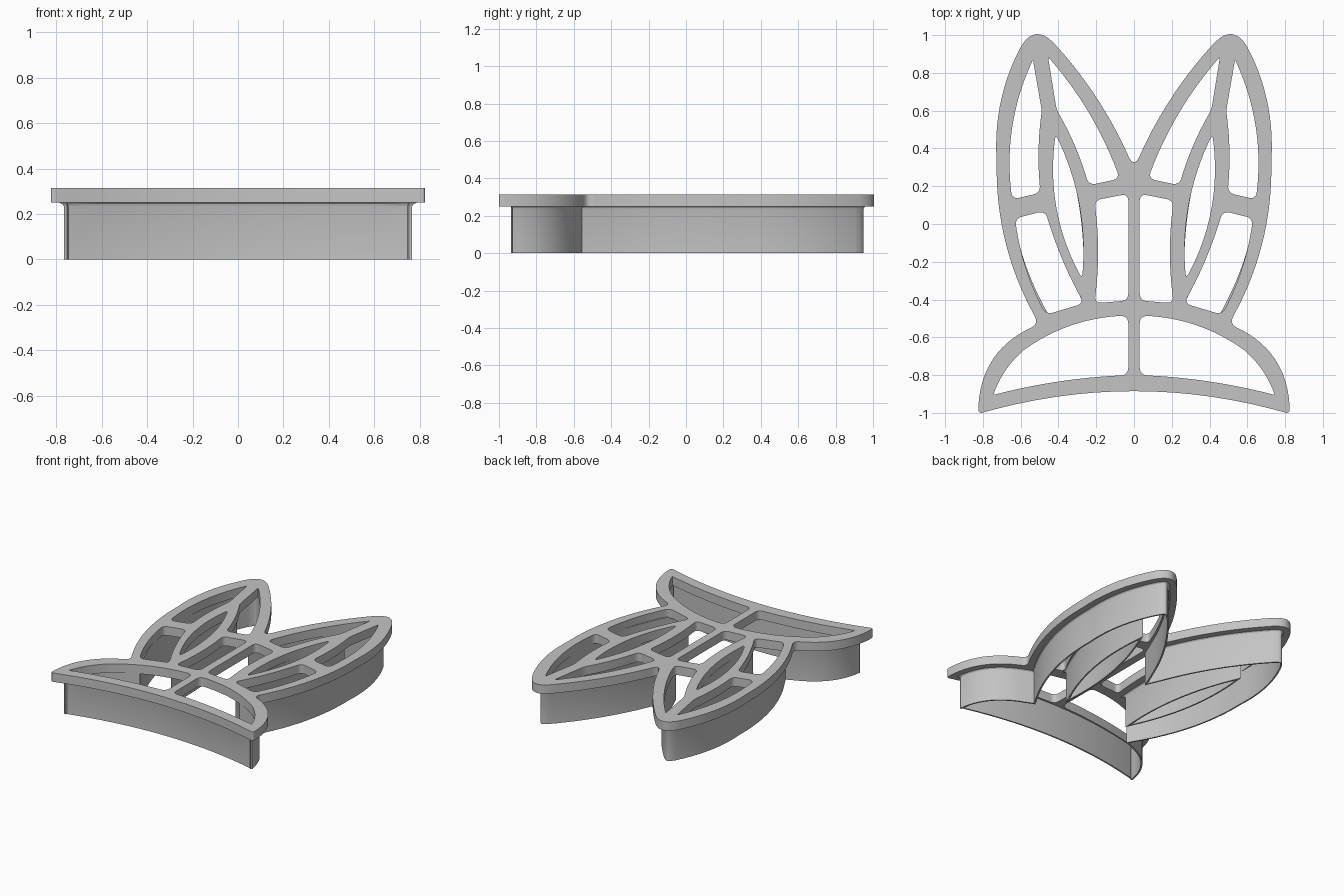
import bpy, bmesh, math
from mathutils import Vector

if "Cube" in bpy.data.objects:
    bpy.data.objects.remove(bpy.data.objects["Cube"], do_unlink=True)

SHADE = (0.55, 0.55, 0.55, 1)
grey = bpy.data.materials.new("plain grey")
grey.use_nodes = True
grey.diffuse_color = SHADE
grey.node_tree.nodes["Principled BSDF"].inputs["Base Color"].default_value = SHADE

FLANGE_LOW, FLANGE_TOP = 0.25, 0.315
BLADE_THICKNESS = 0.011
STEPS = 16


def bowed_line(start, end, bow):
    """Line bowed to the right of its direction by the given height."""
    chord = end - start
    side = Vector((chord.y, -chord.x)).normalized()
    return [start + chord * t + side * 4 * bow * t * (1 - t)
            for t in (i / STEPS for i in range(STEPS + 1))]


def trim(line, length):
    """Shorten the start of a polyline."""
    line = list(line)
    while len(line) > 2 and (line[1] - line[0]).length <= length:
        length -= (line[1] - line[0]).length
        line.pop(0)
    step = line[1] - line[0]
    line[0] = line[0] + step * min(length / step.length, 0.9)
    return line


def closed_loop(corners):
    """Closed path from corners given as x, y, bow of next side, rounding."""
    spots = [Vector(c[:2]) for c in corners]
    count = len(spots)
    sides = []
    for i, (x, y, bow, rounding) in enumerate(corners):
        after = (i + 1) % count
        line = trim(bowed_line(spots[i], spots[after], bow), rounding)
        sides.append(trim(line[::-1], corners[after][3])[::-1])
    path = []
    for i, side in enumerate(sides):
        if corners[i][3]:
            a, b = sides[i - 1][-1], side[0]
            path += [a * (1 - t) ** 2 + spots[i] * 2 * t * (1 - t) + b * t * t
                     for t in (k / 8 for k in range(1, 8))]
        path += side
        if not corners[(i + 1) % count][3]:
            path.pop()
    return path


def mirrored(path):
    return [Vector((-p.x, p.y)) for p in reversed(path)]


def inset(path, distance):
    """Mitred inward offset of a closed path."""
    area = sum(a.cross(b) for a, b in zip(path, path[1:] + path[:1]))
    turn = math.copysign(1, area)
    result = []
    for before, here, after in zip(path[-1:] + path[:-1], path, path[1:] + path[:1]):
        d1, d2 = (here - before).normalized(), (after - here).normalized()
        n1, n2 = Vector((-d1.y, d1.x)) * turn, Vector((-d2.y, d2.x)) * turn
        result.append(here + (n1 + n2) * distance / max(1 + n1.dot(n2), 0.1))
    return result


def add_object(name, mesh, bm):
    """Store the mesh as a shaded object."""
    bmesh.ops.recalc_face_normals(bm, faces=bm.faces)
    bm.to_mesh(mesh)
    bm.free()
    mesh.materials.clear()
    mesh.materials.append(grey)
    obj = bpy.data.objects.new(name, mesh)
    bpy.context.collection.objects.link(obj)
    bpy.ops.object.select_all(action='DESELECT')
    obj.select_set(True)
    bpy.context.view_layer.objects.active = obj
    bpy.ops.object.shade_smooth_by_angle(angle=math.radians(30))


def plate(name, paths, low, top):
    """Flat plate from an outer path and holes."""
    curve = bpy.data.curves.new(name + "_profile", 'CURVE')
    curve.dimensions, curve.fill_mode = '2D', 'BOTH'
    curve.extrude = (top - low) / 2
    for path in paths:
        spline = curve.splines.new('POLY')
        spline.points.add(len(path) - 1)
        for point, p in zip(spline.points, path):
            point.co = (p.x, p.y, 0, 1)
        spline.use_cyclic_u = True
    helper = bpy.data.objects.new(name + "_profile", curve)
    bpy.context.collection.objects.link(helper)
    graph = bpy.context.evaluated_depsgraph_get()
    mesh = bpy.data.meshes.new_from_object(helper.evaluated_get(graph))
    bpy.data.objects.remove(helper, do_unlink=True)
    bm = bmesh.new()
    bm.from_mesh(mesh)
    bmesh.ops.translate(bm, verts=bm.verts, vec=(0, 0, (low + top) / 2))
    bmesh.ops.remove_doubles(bm, verts=bm.verts, dist=0.00001)
    add_object(name, mesh, bm)


def blade(name, path):
    """Thin upright wall with a small flare where it meets the flange."""
    seat = FLANGE_LOW + 0.01
    flare = -BLADE_THICKNESS
    profile = [(0, 0), (0, 0.232), (flare * 0.3, 0.243), (flare, FLANGE_LOW),
               (flare, seat), (BLADE_THICKNESS, seat), (BLADE_THICKNESS, 0)]
    bm = bmesh.new()
    rings = [[bm.verts.new((p.x, p.y, z)) for p in inset(path, offset)]
             for offset, z in profile]
    for lower, upper in zip(rings, rings[1:] + rings[:1]):
        for i in range(len(path)):
            bm.faces.new((lower[i - 1], lower[i], upper[i], upper[i - 1]))
    add_object(name, bpy.data.meshes.new(name), bm)


# Outer silhouette: one half, its mirror, then the bowed base
LOBE_ROUNDING = 0.14
half = [(.825, -1.005, .098, .025), (.502, -.53, .063, .05), (.727, .33, .066, 0),
        (.525, 1.06, .05, LOBE_ROUNDING), (0, .29, 0, .08)]
other_half = [(-b[0], b[1], a[2], b[3]) for a, b in zip(half, half[1:])][::-1]
base_corner = (-half[0][0], half[0][1], -.12, half[0][3])
silhouette = half[:-1] + other_half + [base_corner]

# Openings of one half
upper_outer = [(.535, .87, -.056, .01), (.645, .13, 0, .04),
               (.495, .165, .014, .04), (.488, .6, 0, .03)]
upper_inner = [(.455, .885, .036, .01), (.075, .24, 0, .04),
               (.24, .205, -.015, .04), (.41, .605, 0, .03)]
leaf_window = [(.415, .475, -.066, .03), (.275, -.29, -.056, .03)]
lower_outer = [(.63, .03, -.026, .04), (.465, -.48, 0, .04),
               (.265, -.42, .016, .04), (.47, .07, 0, .04)]
central = [(.03, .16, 0, .04), (.21, .125, .02, .04),
           (.21, -.42, 0, .04), (.03, -.405, 0, .04)]
crescent = [(.03, -.485, -.045, .045), (.58, -.665, -.02, 0),
            (.745, -.905, .02, .01), (.03, -.8, 0, .045)]
holes = [closed_loop(window) for window in
         (upper_outer, upper_inner, leaf_window, lower_outer, central, crescent)]
holes += [mirrored(hole) for hole in holes]
plate("flange", [closed_loop(silhouette)] + holes, FLANGE_LOW, FLANGE_TOP)

# Outer wall, set back under the flange: sharp corners except at the lobe tips.
# Points folded over at the corners are dropped.
LEDGE = 0.057
guide = closed_loop([(x, y, bow, rounding if rounding == LOBE_ROUNDING else 0)
                     for x, y, bow, rounding in silhouette])
wall_path = [p for p in inset(guide, LEDGE)
             if min((p - q).length for q in guide) > LEDGE * 0.92]
blade("outer_blade", wall_path)

# Leaf-shaped inner walls
leaf = inset(closed_loop([(.43, .57, -.067, 0), (.272, -.36, -.058, 0)]), -BLADE_THICKNESS)
blade("left_leaf_blade", leaf)
blade("right_leaf_blade", mirrored(leaf))
